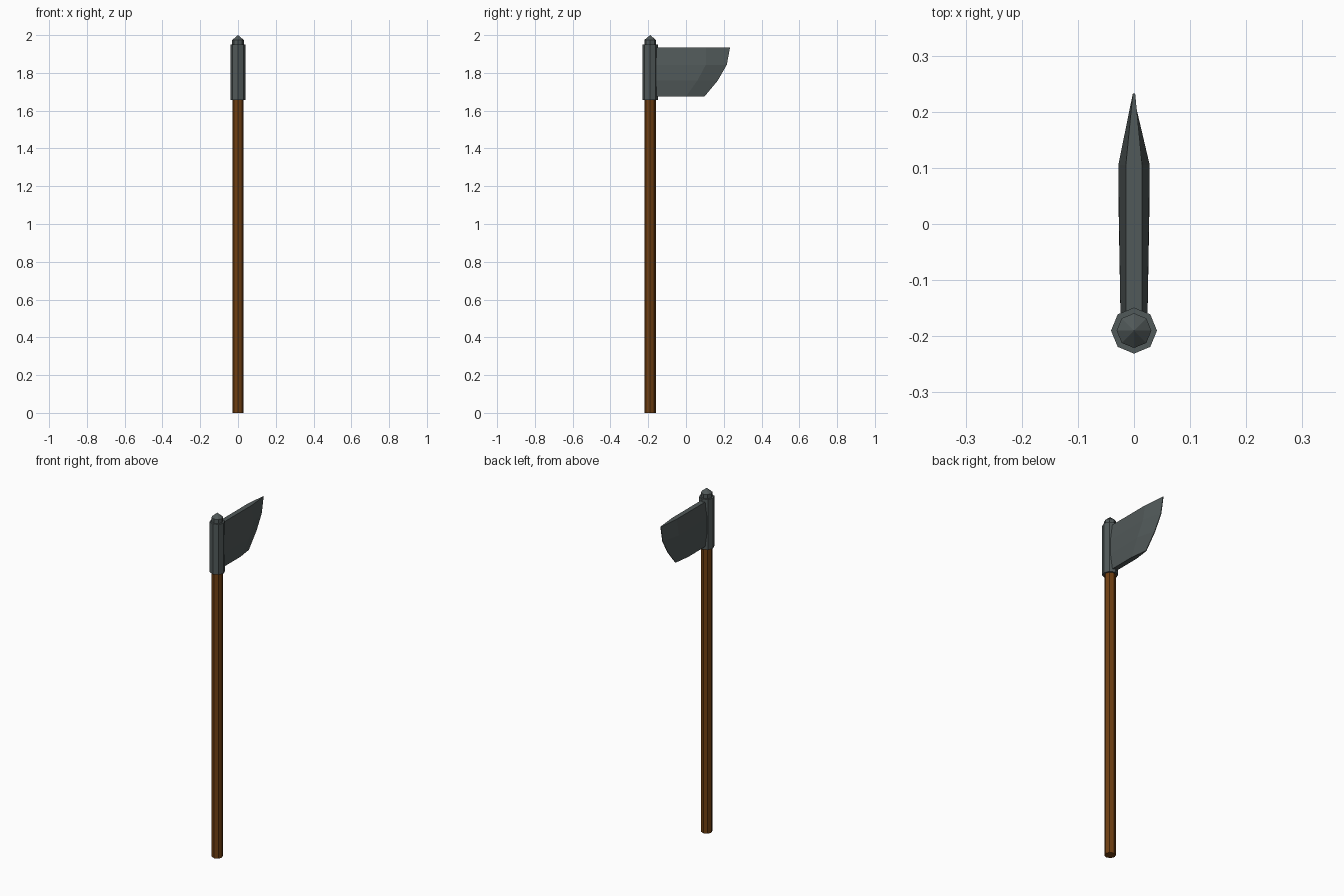
import bpy, bmesh, math

if "Cube" in bpy.data.objects:
    bpy.data.objects.remove(bpy.data.objects["Cube"])

def material(name, rgb):
    m = bpy.data.materials.new(name)
    m.diffuse_color = (*rgb, 1)
    m.use_nodes = True
    m.node_tree.nodes["Principled BSDF"].inputs["Base Color"].default_value = m.diffuse_color
    return m

STEEL = material("dark steel", (0.082, 0.1, 0.1))
WOOD = material("brown wood", (0.16, 0.05, 0.006))
CY = -0.19  # pole axis

def finish(bm, name, mat):
    bmesh.ops.recalc_face_normals(bm, faces=bm.faces)
    me = bpy.data.meshes.new(name)
    bm.to_mesh(me)
    bm.free()
    me.materials.append(mat)
    ob = bpy.data.objects.new(name, me)
    bpy.context.collection.objects.link(ob)
    return ob

def lathe(name, profile, sides, mat):
    """Closed faceted turning from (radius, z) pairs; radius 0 is a point."""
    bm = bmesh.new()
    rings = []
    for r, z in profile:
        n = sides if r > 0 else 1
        rings.append([bm.verts.new((r * math.cos(math.tau * i / sides),
                                    CY + r * math.sin(math.tau * i / sides), z)) for i in range(n)])
    for a, b in zip(rings, rings[1:]):
        for i in range(sides):
            j = (i + 1) % sides
            bm.faces.new((a[i], a[j], b[0]) if len(b) == 1 else (a[i], a[j], b[j], b[i]))
    for ring in (rings[0], rings[-1]):
        if len(ring) > 1:
            bm.faces.new(ring)
    return finish(bm, name, mat)

# Pole, socket and pointed cap
lathe("pole", [(0.03, 0), (0.03, 1.70)], 8, WOOD)
lathe("socket", [(0.041, 1.657), (0.041, 1.95)], 8, STEEL)
lathe("cap", [(0.031, 1.94), (0.031, 1.974), (0, 2.0)], 8, STEEL)

# Blade rows: z, shoulder y, edge y, half thickness at root and shoulder
rows = [(1.934, 0.105, 0.233, 0.0145, 0.0145),
        (1.843, 0.105, 0.216, 0.024, 0.028),
        (1.759, 0.06, 0.168, 0.024, 0.028),
        (1.674, 0.0, 0.097, 0.0145, 0.0145)]
bm = bmesh.new()
loops = []
for z, ys, ye, tr, ts in rows:
    half = [(tr, -0.17), (ts, ys), (0.002, ye)]
    pts = half + [(-x, y) for x, y in reversed(half)]
    loops.append([bm.verts.new((x, y, z)) for x, y in pts])
for a, b in zip(loops, loops[1:]):
    for i in range(6):
        j = (i + 1) % 6
        bm.faces.new((a[i], a[j], b[j], b[i]))
bm.faces.new(loops[0])
bm.faces.new(loops[-1])
finish(bm, "blade", STEEL)
